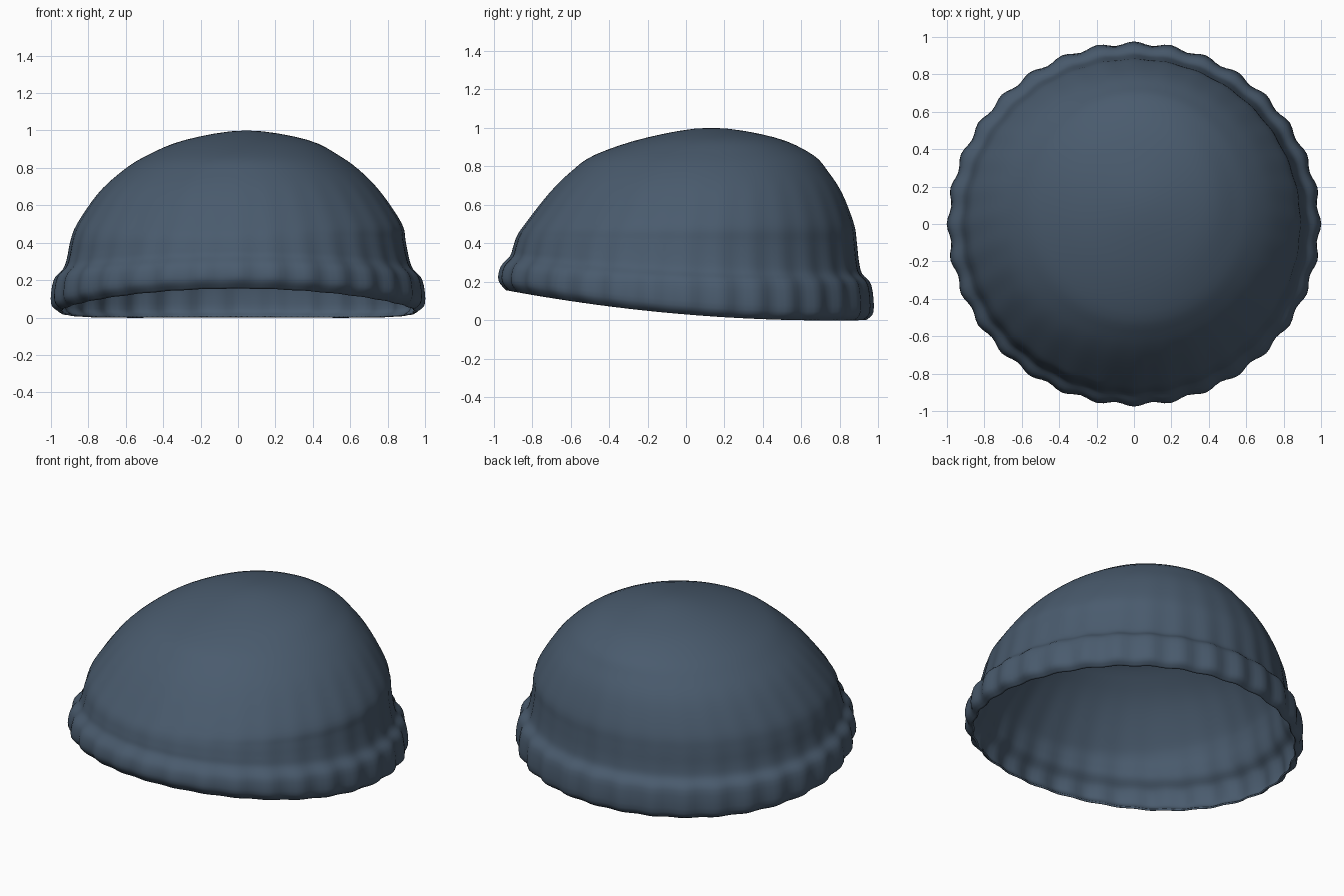
import bpy
import bmesh
import math

default_cube = bpy.data.objects.get("Cube")
if default_cube:
    bpy.data.objects.remove(default_cube, do_unlink=True)

SEGMENTS = 192
RIBS = 32
STEPS = 4

# Cross-sections from the lip up:
# half width, half depth, centre x, centre y, height, tilt, rib depth
SECTIONS = [
    (.95, .93, 0, 0, .03, 1, .006),
    (.99, .965, 0, 0, .075, 1, .01),
    (.978, .955, 0, 0, .2, .6, .008),
    (.93, .91, 0, 0, .26, .6, .005),
    (.91, .895, 0, 0, .32, .5, .004),
    (.893, .88, 0, .005, .41, .25, .003),
    (.867, .853, .008, .018, .5, 0, .002),
    (.76, .76, .01, .05, .66, 0, .001),
    (.652, .67, .017, .07, .77, 0, 0),
    (.525, .565, .025, .093, .86, 0, 0),
    (.325, .33, .045, .13, .95, 0, 0),
    (0, 0, .045, .13, 1, 0, 0),
]


def smooth_value(a, b, c, d, t):
    """Smooth curve from b to c, guided by the neighbours a and d."""
    return b + t / 2 * (c - a + t * (2 * a - 5 * b + 4 * c - d
                                     + t * (3 * (b - c) + d - a)))


def refine(sections):
    """Add smooth in-between sections; the pole mirrors the last ring."""
    last = sections[-2]
    beyond = (-last[0], -last[1]) + last[2:]
    padded = [sections[0]] + sections + [beyond]
    result = []
    for i in range(len(sections) - 1):
        group = padded[i:i + 4]
        for step in range(STEPS):
            t = step / STEPS
            result.append([smooth_value(*values, t) for values in zip(*group)])
    return result


def section_point(section, index):
    half_x, half_y, centre_x, centre_y, height, tilt, rib = section
    angle = math.tau * index / SEGMENTS
    ripple = rib * math.cos(RIBS * angle)
    x = centre_x + (half_x + ripple) * math.cos(angle)
    y = centre_y + (half_y + ripple) * math.sin(angle)
    # The opening rises in a gentle curve towards the front
    lift = tilt * (.055 * y * y - .083 * y)
    return x, y, height + lift


# Knitted cap: ribbed rolled cuff and leaning dome in one skin
bm = bmesh.new()
rings = [[bm.verts.new(section_point(section, i)) for i in range(SEGMENTS)]
         for section in refine(SECTIONS)]
for lower, upper in zip(rings, rings[1:]):
    for i in range(SEGMENTS):
        j = (i + 1) % SEGMENTS
        bm.faces.new((lower[i], lower[j], upper[j], upper[i]))

# Crown closing the top
crown = bm.verts.new(SECTIONS[-1][2:5])
top = rings[-1]
for i in range(SEGMENTS):
    bm.faces.new((top[i], top[(i + 1) % SEGMENTS], crown))

mesh = bpy.data.meshes.new("knit_cap")
bm.to_mesh(mesh)
bm.free()
cap = bpy.data.objects.new("knit_cap", mesh)
bpy.context.collection.objects.link(cap)

# Slate blue wool
wool = bpy.data.materials.new("slate blue wool")
wool.use_nodes = True
colour = (.068, .105, .155, 1)
wool.diffuse_color = colour
shader = wool.node_tree.nodes["Principled BSDF"]
shader.inputs["Base Color"].default_value = colour
shader.inputs["Roughness"].default_value = .8
mesh.materials.append(wool)

# Thin cloth thickness, grown inwards
cloth = cap.modifiers.new("cloth", "SOLIDIFY")
cloth.thickness = .01
cloth.offset = -1

bpy.context.view_layer.objects.active = cap
cap.select_set(True)
bpy.ops.object.shade_smooth_by_angle(angle=math.radians(50))
